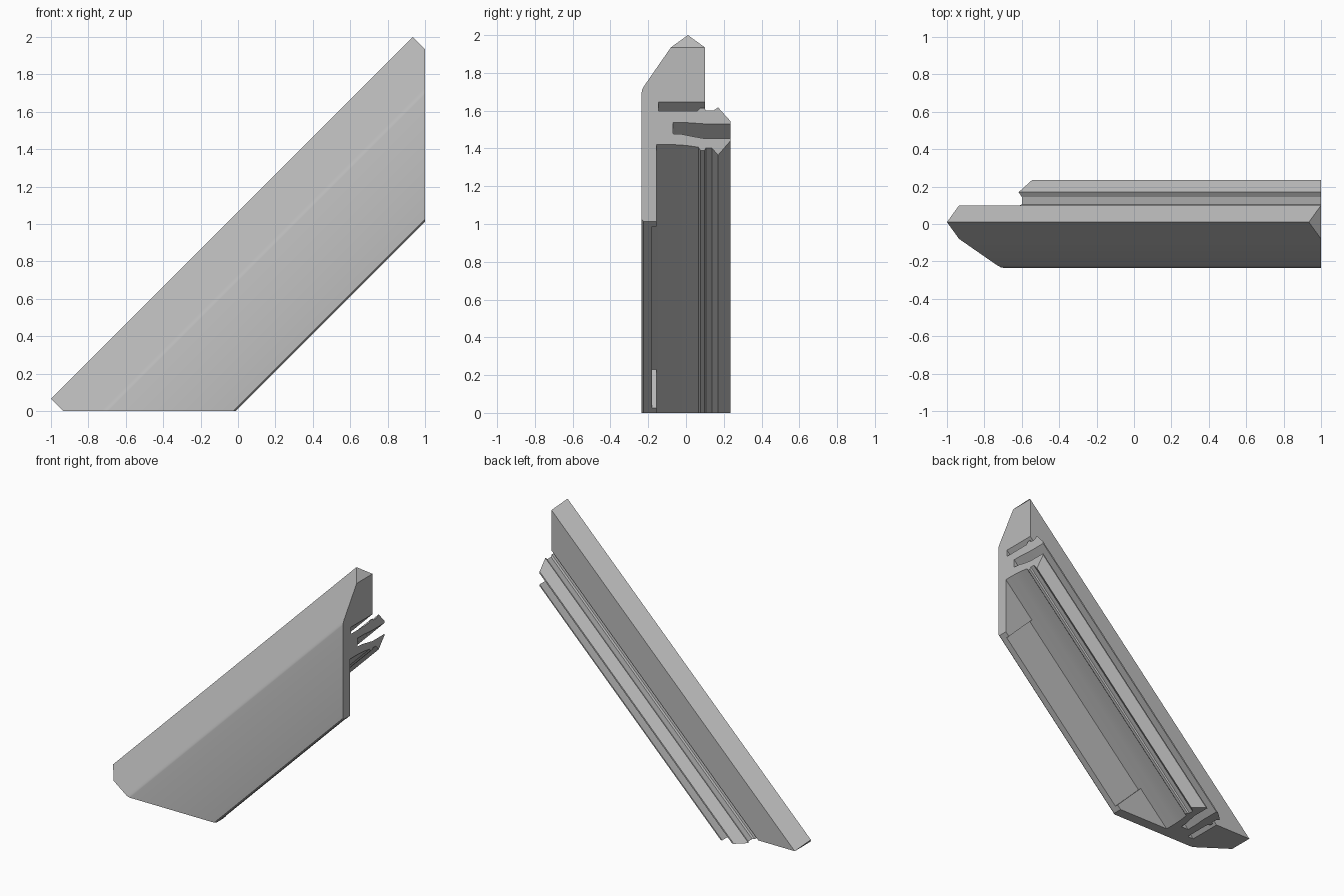
import bpy
import bmesh

cube = bpy.data.objects.get("Cube")
if cube:
    bpy.data.objects.remove(cube, do_unlink=True)

grey = bpy.data.materials.new("light grey")
grey.use_nodes = True
colour = (0.5, 0.5, 0.5, 1)
grey.diffuse_color = colour
grey.node_tree.nodes["Principled BSDF"].inputs["Base Color"].default_value = colour

CLIP = 0.935  # height offset above which the tips are cut square


def low_end(y, d):
    """Point at offset d = z - x on the floor cut or the lower tip cut."""
    rise = max(0, (d - CLIP) / 2)
    return (rise - d, y, rise)


def high_end(y, d):
    """Point at offset d on the vertical cut or the upper tip cut."""
    drop = max(0, (d - CLIP) / 2)
    return (1 - drop, y, 1 + d - drop)


def finish(bm, name):
    bmesh.ops.recalc_face_normals(bm, faces=bm.faces)
    mesh = bpy.data.meshes.new(name)
    bm.to_mesh(mesh)
    bm.free()
    mesh.materials.append(grey)
    obj = bpy.data.objects.new(name, mesh)
    bpy.context.collection.objects.link(obj)
    return obj


def prism(name, lower, upper, tip=None):
    """Bridge two matching outlines; an optional tip gets its own end facets."""
    bm = bmesh.new()
    a = [bm.verts.new(p) for p in lower]
    b = [bm.verts.new(p) for p in upper]
    n = len(a)
    for i in range(n):
        j = (i + 1) % n
        bm.faces.new((a[i], a[j], b[j], b[i]))
    for ring in (a, b):
        bm.faces.new([v for i, v in enumerate(ring) if i != tip])
        if tip is not None:
            bm.faces.new(ring[tip - 1:tip + 2])
    return finish(bm, name)


# Section as (y, z - x): front face and sloped ridge
front = [(-0.225, 0.013), (-0.235, 0.025), (-0.235, 0.695), (-0.232, 0.711),
         (-0.222, 0.73), (-0.08, CLIP), (0.01, 1.065), (0.1, CLIP)]
# Upper slot and grooved upper rib
upper_rib = [(0.1, 0.645), (-0.145, 0.645), (-0.145, 0.597), (0.06, 0.597),
             (0.075, 0.615), (0.097, 0.615), (0.105, 0.6), (0.145, 0.6),
             (0.17, 0.617), (0.235, 0.545)]
# Lower slot and toothed lower rib
lower_rib = [(0.235, 0.53), (0.1, 0.53), (0, 0.537), (-0.07, 0.537),
             (-0.07, 0.478), (-0.02, 0.475), (0.04, 0.463), (0.1, 0.452),
             (0.235, 0.452), (0.235, 0.44), (0.17, 0.365), (0.137, 0.402),
             (0.105, 0.402), (0.098, 0.39), (0.077, 0.39), (0.065, 0.407),
             (0, 0.416), (-0.06, 0.42)]
# Hollow behind the front wall
hollow = [(-0.18, 0.42), (-0.18, 0.013)]

section = front + upper_rib + lower_rib + hollow
moulding = prism("moulding", [low_end(*p) for p in section],
                 [high_end(*p) for p in section], tip=6)

bpy.ops.object.select_all(action="DESELECT")
moulding.select_set(True)
bpy.context.view_layer.objects.active = moulding
bpy.ops.object.shade_smooth_by_angle(angle=0.4)


# Thickened pads on the back of the front wall at both mitred ends
def pad(name, end, cut):
    corners = [end(0, 0.013), end(0, 0.42)]
    outline = [(c[0], c[2]) for c in corners]
    outline += [((cut - d) / 2, (cut + d) / 2) for d in (0.42, 0.013)]
    prism(name, [(x, -0.185, z) for x, z in outline],
          [(x, -0.157, z) for x, z in outline])


pad("lower_end_pad", low_end, 0.04)
pad("upper_end_pad", high_end, 1.96)
